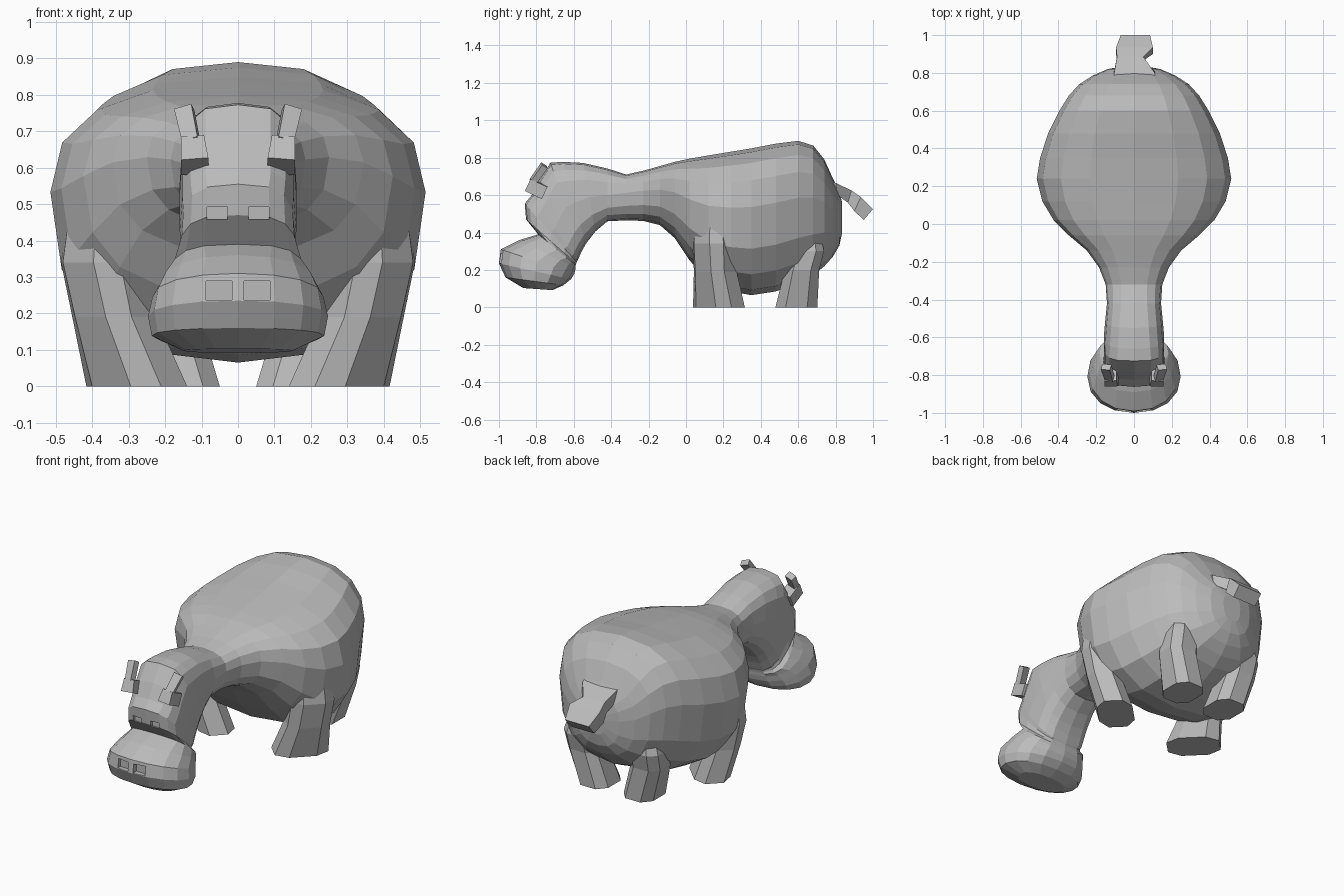
import bpy, bmesh, math
from mathutils import Matrix

if "Cube" in bpy.data.objects:
    bpy.data.objects.remove(bpy.data.objects["Cube"])

skin = bpy.data.materials.new("grey skin")
skin.diffuse_color = (0.5, 0.5, 0.5, 1)
skin.use_nodes = True
skin.node_tree.nodes["Principled BSDF"].inputs["Base Color"].default_value = skin.diffuse_color


def finish(name, bm):
    bmesh.ops.recalc_face_normals(bm, faces=bm.faces[:])
    me = bpy.data.meshes.new(name)
    bm.to_mesh(me)
    bm.free()
    me.materials.append(skin)
    ob = bpy.data.objects.new(name, me)
    bpy.context.collection.objects.link(ob)
    return ob


def loft(name, rings):
    """Skin a list of equal-length point rings and cap both ends."""
    bm = bmesh.new()
    vs = [[bm.verts.new(p) for p in r] for r in rings]
    n = len(rings[0])
    for a, b in zip(vs, vs[1:]):
        for i in range(n):
            j = (i + 1) % n
            bm.faces.new((a[i], a[j], b[j], b[i]))
    bm.faces.new(vs[0])
    bm.faces.new(vs[-1][::-1])
    return finish(name, bm)


def spow(v, e):
    return math.copysign(abs(v) ** e, v)


def section(top, bot, w, c, e_top, e_bot, n=16):
    """Rounded section between a top and a bottom (y, z) point, half width w."""
    cy, cz = (b + c * (t - b) for t, b in zip(top, bot))
    pts = []
    for i in range(n):
        a = 2 * math.pi * i / n
        up = math.cos(a) > 1e-6
        e = e_top if up else e_bot
        end = top if up else bot
        k = abs(math.cos(a)) ** e
        pts.append((w * spow(math.sin(a), e), cy + k * (end[0] - cy), cz + k * (end[1] - cz)))
    return pts


def box(name, loc, size, rot=(0, 0, 0), taper=1.0):
    bm = bmesh.new()
    bmesh.ops.create_cube(bm, size=1)
    for v in bm.verts:
        if v.co.z > 0:
            v.co.x *= taper
    bmesh.ops.scale(bm, vec=size, verts=bm.verts)
    m = Matrix.Translation(loc)
    for ang, ax in zip(rot, "XYZ"):
        m = m @ Matrix.Rotation(math.radians(ang), 4, ax)
    bmesh.ops.transform(bm, matrix=m, verts=bm.verts)
    return finish(name, bm)


# Trunk: y, top z, bottom z, half width
trunk = [
    (.835, .56, .40, .06), (.82, .62, .33, .14), (.785, .69, .27, .22),
    (.74, .79, .22, .29), (.68, .865, .17, .345), (.60, .89, .13, .395),
    (.48, .875, .085, .455), (.35, .85, .065, .497), (.24, .832, .085, .515),
    (.12, .812, .14, .485), (.02, .795, .25, .425), (-.06, .778, .37, .345),
    (-.14, .755, .44, .25), (-.23, .73, .462, .185), (-.32, .71, .465, .15),
]
# Neck and head, bending down: top (y, z), bottom (y, z), half width, squareness
head = [
    (-.42, .742, -.42, .46, .143, .75), (-.55, .772, -.485, .405, .153, .7),
    (-.66, .778, -.535, .34, .16, .65), (-.725, .773, -.56, .295, .16, .6),
    (-.785, .68, -.573, .265, .16, .6), (-.825, .60, -.58, .25, .16, .6),
    (-.862, .555, -.584, .242, .158, .65), (-.855, .47, -.587, .234, .162, .65),
    (-.79, .39, -.59, .226, .183, .7),
]
# Muzzle, flattening out to the chin
muzzle = [
    (-.89, .36, -.59, .21, .212), (-.99, .31, -.597, .18, .235),
    (-1.0, .235, -.615, .15, .247), (-.965, .16, -.655, .118, .237),
    (-.87, .103, -.715, .092, .15),
]
rings = [section((y, t), (y, b), w, .60, .82, .78) for y, t, b, w in trunk]
rings += [section((a, b), (c, d), w, .5, e, e) for a, b, c, d, w, e in head]
rings += [section((a, b), (c, d), w, .5, .92, .85) for a, b, c, d, w in muzzle]
body = loft("body_and_head", rings)

# Nostrils and eye sockets are shallow cuts
for s in (-1, 1):
    cutters = [box("nostril_cutter", (s * .052, -1.0, .263), (.072, .07, .052)),
               box("socket_cutter", (s * .057, -.88, .475), (.055, .09, .035))]
    for cut in cutters:
        cut.hide_render = True
        mod = body.modifiers.new("cut", 'BOOLEAN')
        mod.operation = 'DIFFERENCE'
        mod.solver = 'EXACT'
        mod.object = cut
        bpy.context.view_layer.objects.active = body
        bpy.ops.object.modifier_apply(modifier=mod.name)
        bpy.data.objects.remove(cut)

# Legs: z, centre x, centre y, half length and half width of the section
front = [(0, .278, .176, .145, .098), (.19, .34, .157, .115, .092),
         (.34, .368, .155, .115, .10), (.50, .36, .155, .10, .09)]
rear = [(0, .145, .59, .095, .112), (.2, .205, .62, .095, .092), (.30, .21, .65, .095, .088),
        (.38, .20, .65, .08, .07)]


def leg(name, spec, s, turn):
    """Eight-sided leg; turn rotates the long axis of its section."""
    ct, st = math.cos(turn), math.sin(turn)
    out = []
    for z, cx, cy, hu, hv in spec:
        ring = []
        for i in range(8):
            a = math.pi * (i + .5) / 4
            u, v = (h * spow(f(a), .75) / math.cos(math.pi / 8) ** .75
                    for h, f in ((hu, math.cos), (hv, math.sin)))
            ring.append((s * (cx + u * ct - v * st), cy + u * st + v * ct, z))
        out.append(ring)
    loft(name, out)


for side, s in (("left", -1), ("right", 1)):
    leg("front_leg_" + side, front, s, math.pi / 4)
    leg("rear_leg_" + side, rear, s, 0)
    # Ear flap leaning back, and the brow below it
    box("ear_" + side, (s * .138, -.788, .715), (.045, .035, .11), (-35, s * 10, s * 15), 1.1)
    box("brow_" + side, (s * .122, -.80, .635), (.075, .10, .07), (-25, s * 5, 0), .85)

# Tail: flat drooping strip, top (y, z), bottom (y, z), left x, right x
tail = [
    (.75, .69, .76, .60, -.11, .11), (.80, .665, .81, .60, -.105, .11),
    (.885, .625, .865, .56, -.09, .05), (.935, .59, .90, .515, -.095, .10),
    (1.0, .525, .95, .467, -.07, .085),
]
loft("tail", [[(l, a, b), (r, a, b), (r, c, d), (l, c, d)] for a, b, c, d, l, r in tail])
